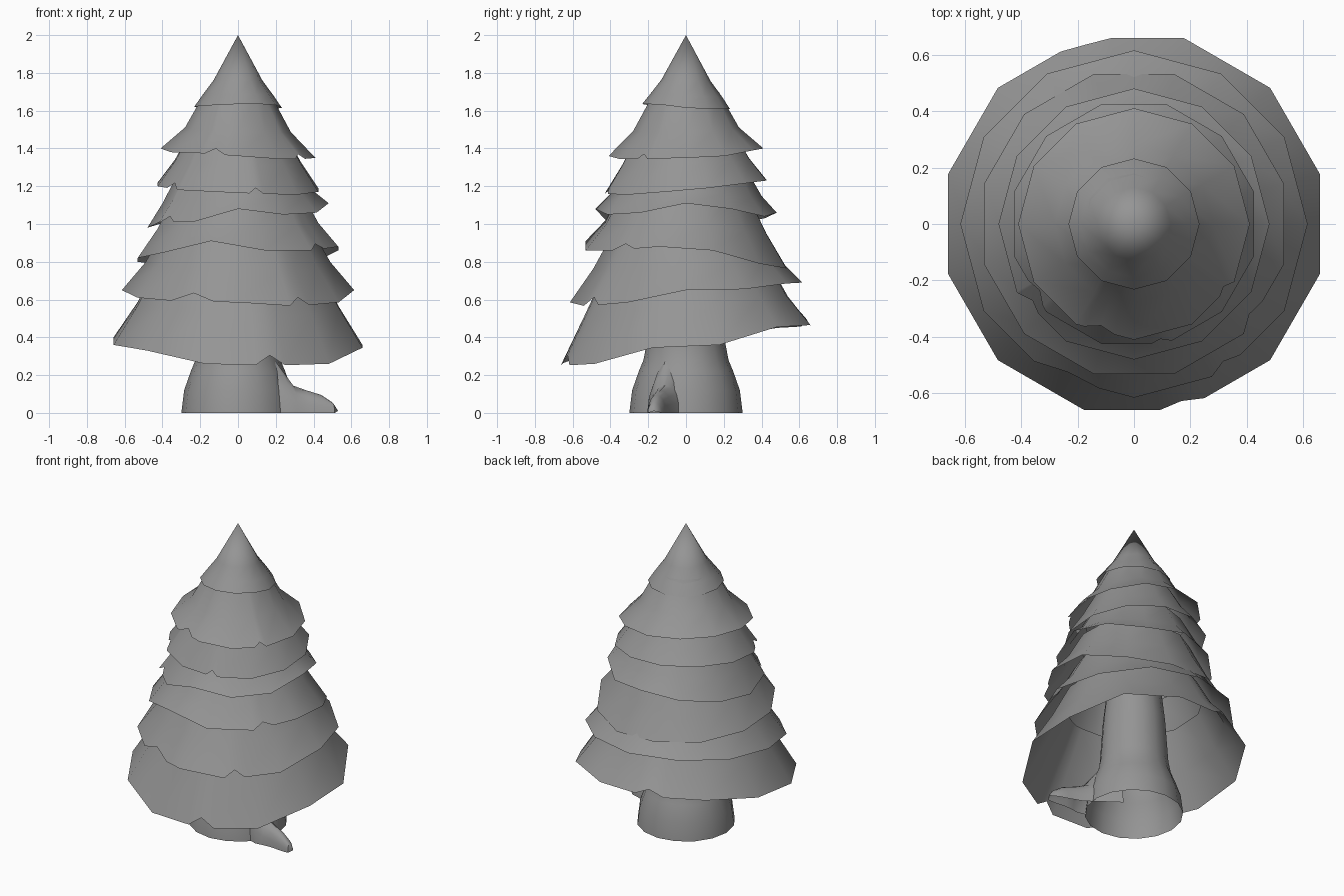
import bpy, bmesh, math
from mathutils import Vector

cube = bpy.data.objects.get("Cube")
if cube:
    bpy.data.objects.remove(cube)

grey = bpy.data.materials.new("plain grey")
grey.use_nodes = True
grey.diffuse_color = (0.3, 0.3, 0.3, 1)
grey.node_tree.nodes["Principled BSDF"].inputs["Base Color"].default_value = (0.3, 0.3, 0.3, 1)


def loft(name, rings, closed=True, tip=None, end=None):
    """Skin a list of equally long point rings; tip closes the last ring."""
    bm = bmesh.new()
    rows = [[bm.verts.new(p) for p in ring] for ring in rings]
    n = len(rows[0])
    span = n if closed else n - 1
    for a, b in zip(rows, rows[1:]):
        for i in range(span):
            j = (i + 1) % n
            bm.faces.new((a[i], a[j], b[j], b[i]))
    if tip:
        t = bm.verts.new(tip)
        for i in range(span):
            bm.faces.new((rows[-1][i], rows[-1][(i + 1) % n], t))
    mesh = bpy.data.meshes.new(name)
    bm.to_mesh(mesh)
    bm.free()
    mesh.materials.append(grey)
    obj = bpy.data.objects.new(name, mesh)
    bpy.context.collection.objects.link(obj)
    bpy.context.view_layer.objects.active = obj
    for o in bpy.context.selected_objects:
        o.select_set(False)
    obj.select_set(True)
    bpy.ops.object.shade_smooth_by_angle(angle=math.radians(40))
    return obj


def polar(deg, r, z):
    a = math.radians(deg)
    return Vector((r * math.cos(a), r * math.sin(a), z))


def skirt(name, radius, phase, heights, uppers, notches=(), tip=None):
    """Open twelve-sided cone with an uneven rim and small notches."""
    mean = sum(heights) / 12

    def rim_point(deg):
        # position along the straight rim edge between two corners
        t = (deg - phase) % 360 / 30
        k, f = int(t), t % 1
        d = math.radians(f * 30 - 15)
        r = math.cos(math.radians(15)) / math.cos(d)
        z = heights[k % 12] * (1 - f) + heights[(k + 1) % 12] * f
        return r, z

    lifts = {float((phase + 30 * k) % 360): 0.0 for k in range(12)}
    for deg, width, lift in notches:
        for a in [a for a in lifts if abs(a - deg) <= width]:
            del lifts[a]
        lifts.update({float(deg - width): 0.0, float(deg): lift, float(deg + width): 0.0})
    angles = sorted(lifts)
    rings = [[], *[[] for _ in uppers]]
    for deg in angles:
        f, z = rim_point(deg)
        lift = lifts[deg]
        rings[0].append(polar(deg, radius * f - lift * 0.6, z + lift))
        for i, (r, height) in enumerate(uppers):
            tilt = (z - mean) * (0.5, 0.3)[i]
            rings[i + 1].append(polar(deg, r * (f + 1) / 2, height + tilt))
    loft(name, rings, tip=tip)


# Branch skirts from the lowest to the top cone
skirt("branch_skirt_1", 0.682, 15,
      (.36, .455, .465, .46, .45, .40, .36, .33, .26, .25, .26, .345),
      ((.55, .57), (.43, .80)), ((285, 7, .055), (105, 8, .04)))
skirt("branch_skirt_2", 0.615, 0,
      (.65, .655, .685, .69, .69, .67, .65, .61, .59, .585, .565, .585),
      ((.49, .79), (.37, 1.0)), ((246, 12, .045), (303, 6, .045)))
skirt("branch_skirt_3", 0.55, 15,
      (.86, .79, .765, .77, .78, .80, .82, .85, .91, .86, .86, .88),
      ((.44, .98), (.34, 1.17)), ((322, 7, .03),))
skirt("branch_skirt_4", 0.48, 0,
      (1.11, 1.08, 1.04, 1.06, 1.03, 1.0, .98, 1.01, 1.01, 1.08, 1.05, 1.06),
      ((.40, 1.14), (.30, 1.32)), ((217, 6, .03),))
skirt("branch_skirt_5", 0.44, 15,
      (1.19, 1.215, 1.23, 1.235, 1.235, 1.22, 1.2, 1.18, 1.17, 1.16, 1.155, 1.17),
      ((.345, 1.33), (.25, 1.5)), ((283, 5, .03), (215, 7, .03)))
skirt("branch_skirt_6", 0.41, 0,
      (1.35, 1.36, 1.39, 1.40, 1.41, 1.41, 1.40, 1.38, 1.375, 1.36, 1.345, 1.345),
      ((.28, 1.5), (.175, 1.69)), ((252, 8, .03), (325, 5, .025)))
skirt("top_cone", 0.232, 0,
      (1.615, 1.61, 1.61, 1.61, 1.61, 1.615, 1.62, 1.625, 1.63, 1.635, 1.635, 1.63),
      ((.19, 1.68), (.13, 1.76)), tip=(0, 0, 2))

# Trunk, flared at the foot and open underneath
trunk_profile = ((.30, 0), (.285, .12), (.25, .22), (.225, .28), (.21, .36), (.19, .65), (.15, 1.0))
loft("trunk", [[polar(i * 22.5, r, z) for i in range(16)] for r, z in trunk_profile])

# Root reaching out from the foot, an arch that tapers to its tip
root_sections = ((.18, -.06, .13, .30), (.24, -.09, .115, .215), (.29, -.11, .09, .145),
                 (.36, -.135, .06, .12), (.44, -.155, .048, .095), (.50, -.165, .038, .055))
arches = []
for x, y, half, height in root_sections:
    arches.append([Vector((x - 0.3 * half * math.cos(a), y + half * math.cos(a),
                           height * math.sin(a)))
                   for a in (math.pi * i / 8 for i in range(9))])
loft("root", arches, closed=False, tip=(.53, -.17, 0.01))
